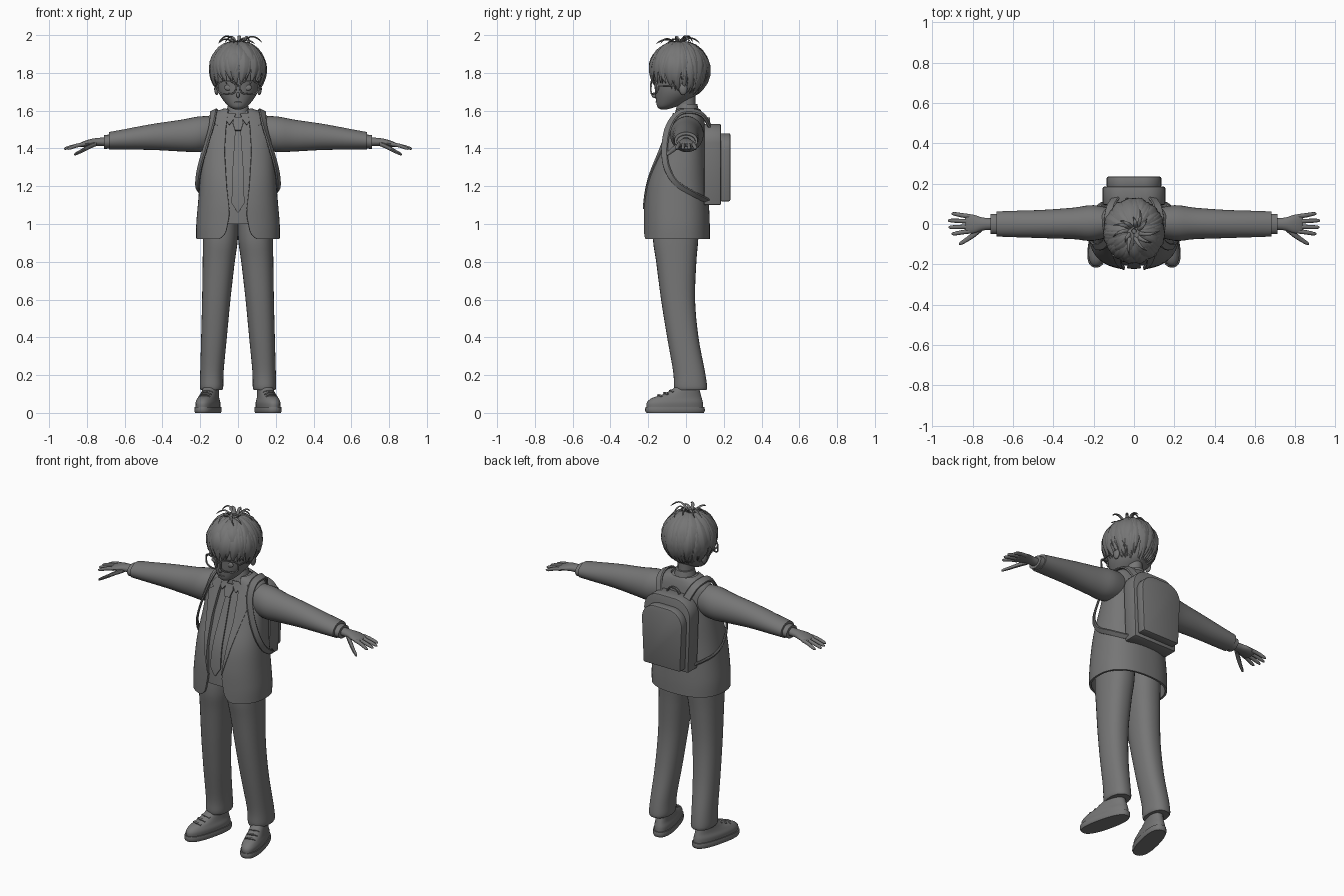
import bpy, bmesh, math, random
from mathutils import Vector, Matrix

random.seed(4)
cube = bpy.data.objects.get("Cube")
if cube:
    bpy.data.objects.remove(cube)

grey = bpy.data.materials.new("plain_grey")
grey.use_nodes = True
grey.diffuse_color = (0.18, 0.18, 0.18, 1)
grey.node_tree.nodes["Principled BSDF"].inputs["Base Color"].default_value = (0.18, 0.18, 0.18, 1)


def finish(name, bm, mirror=False, thick=0, bevel=0, sharp=40):
    """Turn a bmesh into a shaded object with its modifiers baked in."""
    bmesh.ops.recalc_face_normals(bm, faces=bm.faces)
    me = bpy.data.meshes.new(name)
    bm.to_mesh(me)
    bm.free()
    ob = bpy.data.objects.new(name, me)
    bpy.context.collection.objects.link(ob)
    if thick:
        m = ob.modifiers.new("thickness", "SOLIDIFY")
        m.thickness, m.offset = thick, 0
    if bevel:
        m = ob.modifiers.new("soft_edges", "BEVEL")
        m.width, m.segments = bevel, 2
    if mirror:
        m = ob.modifiers.new("pair", "MIRROR")
        m.use_mirror_merge = False
    bpy.context.view_layer.update()
    dg = bpy.context.evaluated_depsgraph_get()
    ob.data = bpy.data.meshes.new_from_object(ob.evaluated_get(dg))
    ob.modifiers.clear()
    ob.data.materials.clear()
    ob.data.materials.append(grey)
    ob.data.shade_smooth()
    ob.data.set_sharp_from_angle(angle=math.radians(sharp))
    return ob


def smooth(rows, k=4):
    """Catmull-Rom resampling of rows of numbers."""
    out = []
    for i in range(len(rows) - 1):
        a, b, c, d = rows[max(i - 1, 0)], rows[i], rows[i + 1], rows[min(i + 2, len(rows) - 1)]
        for j in range(k):
            t = j / k
            out.append(tuple(q + t / 2 * (r - p + t * (2 * p - 5 * q + 4 * r - s + t * (3 * q - p - 3 * r + s)))
                             for p, q, r, s in zip(a, b, c, d)))
    return out + [tuple(rows[-1])]


def lookup(rows, z):
    """Linear interpolation of rows keyed by their first number."""
    for a, b in zip(rows, rows[1:]):
        if z <= b[0]:
            t = max(0, (z - a[0]) / (b[0] - a[0]))
            return [p + (q - p) * t for p, q in zip(a, b)]
    return list(rows[-1])


def add(bm, rings, closed=True, caps=True):
    vs = [[bm.verts.new(p) for p in r] for r in rings]
    n = len(vs[0])
    for a, b in zip(vs, vs[1:]):
        for i in range(n if closed else n - 1):
            bm.faces.new((a[i], a[(i + 1) % n], b[(i + 1) % n], b[i]))
    if caps:
        bm.faces.new(vs[0])
        bm.faces.new(vs[-1])


def power(v, e):
    return math.copysign(abs(v) ** (2 / e), v)


def level(row, e=2, start=0, n=32):
    """Horizontal ring from (z, centre x, half width, front y, back y)."""
    z, cx, hx, yf, yb = row
    span = 2 * math.pi - 2 * start
    angles = [start + span * i / (n - 1 if start else n) for i in range(n)]
    return [(cx + hx * power(math.sin(t), e), (yf + yb) / 2 - (yb - yf) / 2 * power(math.cos(t), e), z)
            for t in angles]


def upright(name, rows, e=2, mirror=False, matrix=None, k=4):
    bm = bmesh.new()
    add(bm, [level(r, e) for r in smooth(rows, k)])
    if matrix:
        bm.transform(matrix)
    return finish(name, bm, mirror)


def sideways(bm, rows, n=20):
    """Limb along x from rows of (x, y, z, radius y, radius z)."""
    add(bm, [[(x, y + ry * math.cos(i * math.tau / n), z + rz * math.sin(i * math.tau / n)) for i in range(n)]
             for x, y, z, ry, rz in smooth(rows)])


def sweep(bm, pts, width, thick, out, ridge=0.8):
    """Flat band along points; width is a function of 0..1, out gives the outward side."""
    pts = [Vector(p) for p in pts]
    rings = []
    for i, p in enumerate(pts):
        tan = (pts[min(i + 1, len(pts) - 1)] - pts[max(i - 1, 0)]).normalized()
        side = tan.cross(out(p)).normalized()
        nor = side.cross(tan)
        w = width(i / (len(pts) - 1))
        h = min(thick, w)
        rings.append([p + side * w * a + nor * h * b for a, b in
                      ((1, 0), (ridge, 1), (-ridge, 1), (-1, 0), (-ridge, -1), (ridge, -1))])
    add(bm, rings)


def ball(name, loc, size, mirror=False):
    bm = bmesh.new()
    bmesh.ops.create_uvsphere(bm, u_segments=20, v_segments=12, radius=1,
                              matrix=Matrix.Translation(loc) @ Matrix.Diagonal((*size, 1)))
    return finish(name, bm, mirror)


# Jacket: open-fronted shell with rounded front corners
E = 2.4
torso = smooth([(.92, 0, .215, -.22, .12), (1.0, 0, .215, -.22, .12), (1.12, 0, .205, -.215, .115),
                (1.24, 0, .195, -.195, .108), (1.37, 0, .185, -.145, .105), (1.48, 0, .18, -.10, .10),
                (1.55, 0, .165, -.07, .09), (1.585, 0, .125, -.058, .08), (1.605, 0, .075, -.05, .07)], 6)
opening = [(.92, .10), (.935, .078), (.96, .062), (1.05, .045), (1.2, .06), (1.4, .072), (1.55, .06), (1.61, .05)]
bm = bmesh.new()
rings = []
for row in torso:
    s = min(.9, lookup(opening, row[0])[1] / row[2])
    rings.append(level(row, E, math.asin(s ** (E / 2)), 56))
add(bm, rings, closed=False, caps=False)
finish("jacket", bm, thick=.012)

# Shirt body inside the jacket, and the standing collar
upright("shirt", [(z, 0, hx - .012, yf + .012, yb - .012) for z, _, hx, yf, yb in torso if z > .985], E, k=1)
upright("shirt_collar", [(1.56, 0, .068, -.062, .075), (1.60, 0, .06, -.055, .068), (1.635, 0, .052, -.045, .06)])


def plate(name, rows, lift, mirror=False):
    """Thin panel following the jacket front, from rows of (z, x inner, x outer)."""
    rings = []
    fine = [lookup(rows, rows[i][0] + (rows[i + 1][0] - rows[i][0]) * j / 4)
            for i in range(len(rows) - 1) for j in range(4)] + [rows[-1]]
    for z, a, b in fine:
        _, _, hx, yf, yb = lookup(torso, z)
        ring = []
        for i in range(7):
            x = a + (b - a) * i / 6
            f = max(0, 1 - min(1, abs(x) / hx) ** E) ** (1 / E)
            ring.append((x, (yf + yb) / 2 - (yb - yf) / 2 * f - lift, z))
        rings.append(ring)
    bm = bmesh.new()
    add(bm, rings, closed=False, caps=False)
    finish(name, bm, mirror, thick=.008)


plate("lapels", [(1.08, .046, .048), (1.2, .06, .08), (1.38, .071, .115), (1.505, .064, .142),
                 (1.52, .062, .105), (1.535, .06, .13), (1.575, .055, .10)], .009, True)
plate("collar_points", [(1.525, .045, .047), (1.55, .026, .064), (1.585, .01, .06)], .008, True)
plate("necktie", [(1.06, -.002, .002), (1.11, -.034, .034), (1.3, -.028, .028), (1.5, -.015, .015)], 0)
plate("necktie_knot", [(1.495, -.015, .015), (1.535, -.028, .028), (1.565, -.02, .02)], .01)

# Trousers
upright("trouser_legs", [(.12, .14, .056, -.058, .108), (.14, .14, .062, -.064, .112), (.22, .138, .062, -.068, .10),
                         (.4, .127, .068, -.10, .066), (.6, .115, .075, -.132, .048), (.8, .102, .085, -.158, .055),
                         (.92, .093, .092, -.175, .065), (1.06, .09, .09, -.17, .07)], 2.3, True)

# Shoes, toes turned out
turn = Matrix.Translation((.158, -.055, 0)) @ Matrix.Rotation(.24, 4, "Z")
upright("shoe_soles", [(0, 0, .054, -.158, .152), (.012, 0, .058, -.165, .158), (.032, 0, .056, -.163, .156)],
        2.5, True, turn, 2)
upright("shoe_uppers", [(.03, 0, .052, -.158, .15), (.055, 0, .053, -.156, .148), (.078, 0, .046, -.13, .142),
                        (.098, 0, .042, -.07, .136), (.12, 0, .04, -.025, .13), (.14, 0, .037, 0, .125)],
        2.3, True, turn)
bm = bmesh.new()
for i in range(3):
    y, z = -.095 + .032 * i, .088 + .012 * i
    sweep(bm, [(x * .01, y + abs(x) * .004, z + .006 - x * x * .001) for x in range(-3, 4)], lambda t: .006, .004,
          lambda p: Vector((0, -.4, 1)))
bm.transform(turn)
finish("shoe_laces", bm, True)

# Sleeves, cuffs and hands
bm = bmesh.new()
sideways(bm, [(.08, .01, 1.49, .06, .08), (.2, .005, 1.476, .088, .094), (.3, .003, 1.468, .078, .084),
              (.45, 0, 1.461, .07, .069), (.6, 0, 1.448, .065, .054), (.682, 0, 1.441, .062, .046)], 32)
finish("sleeves", bm, True)
bm = bmesh.new()
sideways(bm, [(.67, 0, 1.437, .051, .038), (.71, 0, 1.434, .05, .036)])
finish("shirt_cuffs", bm, True)
bm = bmesh.new()
sideways(bm, [(.69, 0, 1.435, .028, .024), (.75, 0, 1.434, .032, .021), (.79, 0, 1.429, .045, .018),
              (.825, 0, 1.421, .047, .014), (.838, 0, 1.418, .04, .008)])
for y, spread, tip in ((.038, .012, .905), (.013, .004, .922), (-.013, -.003, .92), (-.036, -.012, .905)):
    sideways(bm, [(.81, y, 1.423, .011, .011), (.85, y + spread * .4, 1.416, .011, .011),
                  (tip - .015, y + spread, 1.402, .009, .009), (tip, y + spread, 1.398, .003, .003)], 10)
sideways(bm, [(.75, -.02, 1.425, .014, .013), (.79, -.05, 1.408, .016, .013), (.83, -.078, 1.386, .013, .011),
              (.86, -.096, 1.371, .009, .008), (.867, -.099, 1.368, .002, .002)], 10)
finish("hands", bm, True)

# Neck and head
upright("neck", [(1.54, 0, .055, -.045, .065), (1.6, 0, .044, -.045, .05), (1.7, 0, .046, -.06, .05)])
upright("head", [(1.607, 0, .018, -.135, -.10), (1.618, 0, .042, -.15, -.06), (1.64, 0, .066, -.157, -.01),
                 (1.68, 0, .095, -.162, .05), (1.72, 0, .11, -.166, .08), (1.78, 0, .118, -.17, .095),
                 (1.86, 0, .113, -.165, .09), (1.92, 0, .08, -.13, .05), (1.945, 0, .03, -.07, 0)])
ball("nose", (0, -.166, 1.682), (.009, .016, .015))
ball("mouth", (0, -.157, 1.645), (.018, .005, .003))
ball("eyes", (.05, -.149, 1.722), (.023, .008, .016), True)
ball("ears", (.113, -.015, 1.715), (.013, .022, .032), True)

# Glasses: rounded rims, bridge and temples
bm = bmesh.new()
rim = []
for i in range(34):
    t = math.tau * i / 32
    x = .06 + .048 * power(math.cos(t), 3)
    rim.append((x, -.186 + 3 * x * x, 1.722 + .034 * power(math.sin(t), 3)))
forward = lambda p: Vector((0, -1, 0))
sweep(bm, rim, lambda t: .004, .004, forward)
sweep(bm, [(0, -.187, 1.734), (.008, -.186, 1.732), (.014, -.185, 1.728)], lambda t: .004, .004, forward)
sweep(bm, [(.107, -.15, 1.732), (.117, -.09, 1.733), (.119, -.01, 1.73)], lambda t: .004, .003,
      lambda p: Vector((1, 0, 0)))
finish("glasses", bm, True)

# Hair: a cap under layered tapering locks, plus loose curls on the crown
centre = Vector((0, -.035, 1.81))
bm = bmesh.new()
bmesh.ops.create_uvsphere(bm, u_segments=32, v_segments=20, radius=1,
                          matrix=Matrix.Translation(centre) @ Matrix.Diagonal((.134, .14, .142, 1)))
bmesh.ops.delete(bm, geom=[v for v in bm.verts if v.co.z < 1.69 or (v.co.y < -.07 and v.co.z < 1.82)], context="VERTS")
finish("hair_cap", bm)
bm = bmesh.new()
outward = lambda p: p - centre


def lock(angle, first, last, lift, width, drift):
    pts = []
    for i in range(9):
        t = i / 8
        polar = first + (last - first) * t
        a = angle + drift * t * t
        r = 1 + lift * math.sin(math.pi * min(1, t * 1.1 + .1)) + .05 * t ** 3
        pts.append(centre + Vector((.137 * math.sin(polar) * math.sin(a), -.146 * math.sin(polar) * math.cos(a),
                                    .146 * math.cos(polar))) * r)
    sweep(bm, pts, lambda t: width * (.35 + .65 * math.sin(math.pi * min(1, .12 + t * .8))) * (1 - t ** 4) + .0006,
          .008, outward, .15)


for layer, (count, first) in enumerate(((34, .75), (34, .4), (24, .08))):
    for i in range(count):
        angle = math.tau * (i + random.uniform(.1, .9)) / count
        front = math.cos(angle)
        reach = (2.0 if front > .45 else 2.35 if front > -.2 else 2.6) - .28 * layer
        lock(angle, first, reach + random.uniform(-.14, .12), random.uniform(.03, .1), random.uniform(.018, .03),
             random.uniform(-.3, .3))
for i in range(11):
    a = math.tau * i / 11 + random.uniform(-.2, .2)
    far, high = random.uniform(.06, .12), random.uniform(.03, .056)
    sweep(bm, [(math.sin(a + t * .06) * (.01 + far * t / 8), -.035 - math.cos(a + t * .06) * (.01 + far * t / 8),
                1.943 + high * math.sin(math.pi * t / 9)) for t in range(9)],
          lambda t: .009 * (1 - t ** 3) + .0006, .004, outward, .15)
finish("hair_locks", bm)


# Backpack: arched body, front pocket and shoulder straps
def bag(name, hx, z0, z1, r, y0, y1):
    outline = [(-hx + .012, z0), (hx - .012, z0)]
    for side in (0, 1):
        for i in range(9):
            t = math.pi / 2 * (i / 8 + side)
            outline.append(((hx - r) * (1 - 2 * side) + r * math.cos(t), z1 - r + r * math.sin(t)))
    bm = bmesh.new()
    add(bm, [[(x, y, z) for x, z in outline] for y in (y0, y1)])
    finish(name, bm, bevel=.008, sharp=30)


bag("backpack_body", .155, 1.10, 1.53, .10, .095, .185)
bag("backpack_pocket", .135, 1.12, 1.48, .09, .18, .235)
bm = bmesh.new()
sweep(bm, smooth([(.09, .13, 1.51), (.115, .09, 1.575), (.128, .03, 1.598), (.13, -.04, 1.585), (.14, -.09, 1.52),
                  (.168, -.112, 1.42), (.2, -.105, 1.31), (.214, -.055, 1.22), (.202, .03, 1.165), (.13, .12, 1.12)]),
      lambda t: .024 - .008 * t, .006, lambda p: p - Vector((0, -.02, 1.36)))
finish("backpack_straps", bm, True)
bm = bmesh.new()
sweep(bm, [(.04 * math.cos(math.pi * i / 8), .12, 1.525 + .035 * math.sin(math.pi * i / 8)) for i in range(9)],
      lambda t: .008, .004, lambda p: p - Vector((0, .12, 1.5)))
finish("backpack_handle", bm)
